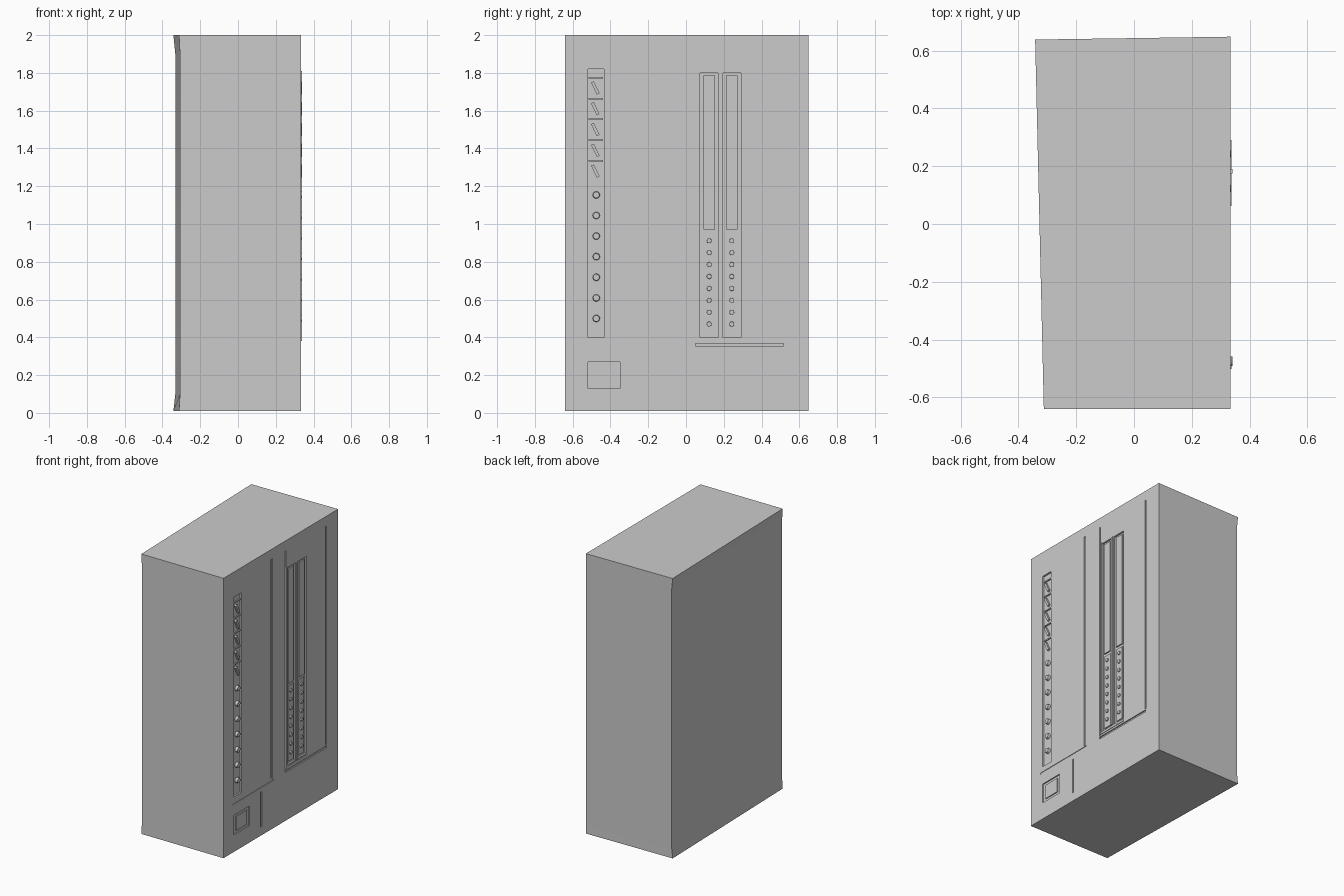
import bpy, bmesh, math
from mathutils import Matrix, Vector

if "Cube" in bpy.data.objects:
    bpy.data.objects.remove(bpy.data.objects["Cube"])

grey = bpy.data.materials.new("plain_grey")
grey.diffuse_color = (0.6, 0.6, 0.6, 1)
grey.use_nodes = True
grey.node_tree.nodes["Principled BSDF"].inputs["Base Color"].default_value = grey.diffuse_color
FACE = 0.334                       # x of the detailed right side


def finish(name, bm, smooth=True):
    bmesh.ops.recalc_face_normals(bm, faces=bm.faces)
    me = bpy.data.meshes.new(name)
    bm.to_mesh(me)
    bm.free()
    me.materials.append(grey)
    ob = bpy.data.objects.new(name, me)
    bpy.context.collection.objects.link(ob)
    if smooth:
        bpy.context.view_layer.objects.active = ob
        ob.select_set(True)
        bpy.ops.object.shade_smooth_by_angle(angle=math.radians(35))
        ob.select_set(False)
    return ob


def box(bm, y0, y1, z0, z1, x0, x1, tilt=0):
    m = (Matrix.Translation(((x0 + x1) / 2, (y0 + y1) / 2, (z0 + z1) / 2))
         @ Matrix.Rotation(tilt, 4, 'X')
         @ Matrix.Diagonal((x1 - x0, y1 - y0, z1 - z0, 1)))
    bmesh.ops.create_cube(bm, size=1, matrix=m)


def knob(bm, y, z, r, x1):
    x0 = FACE - 0.03
    m = Matrix.Translation(((x0 + x1) / 2, y, z)) @ Matrix.Rotation(math.pi / 2, 4, 'Y')
    bmesh.ops.create_cone(bm, cap_ends=True, segments=14, radius1=r,
                          radius2=r * 0.75, depth=x1 - x0, matrix=m)


# Case: slightly skewed block, left side drawn in between top and bottom rims
bm = bmesh.new()
rings = []
for z, pinch in ((0.01, 0), (0.1, 0.01), (1.9, 0.01), (2.0, 0)):
    plan = [(-0.312 + pinch / 2, -0.64), (FACE, -0.64),
            (FACE, 0.648), (-0.342 + pinch, 0.638)]
    rings.append([bm.verts.new((x, y, z)) for x, y in plan])
bm.faces.new(rings[0][::-1])
bm.faces.new(rings[-1])
for a, b in zip(rings, rings[1:]):
    for i in range(4):
        j = (i + 1) % 4
        bm.faces.new((a[i], a[j], b[j], b[i]))
weight = bm.edges.layers.float.new("bevel_weight_edge")
for e in bm.edges:
    if e.calc_face_angle(0) > 0.5:
        d = (e.verts[0].co - e.verts[1].co).normalized()
        e[weight] = 1.0 if abs(d.y) > 0.9 else 0.65
case = finish("case", bm, False)
bev = case.modifiers.new("rounded_edges", 'BEVEL')
bev.limit_method = 'WEIGHT'
bev.width = 0.045
bev.segments = 5

# Recesses and panel seams on the right side: y0, y1, z0, z1, depth
recesses = [
    (-0.52, -0.435, 0.40, 1.82, 0.012),    # control channel
    (0.075, 0.17, 0.40, 1.80, 0.012),      # slot channel
    (0.195, 0.29, 0.40, 1.80, 0.012),      # second slot channel
    (-0.105, -0.09, 0.37, 1.93, 0.006),    # tall seam
    (-0.54, -0.08, 0.35, 0.362, 0.004),    # control panel lower seam
    (0.05, 0.06, 0.375, 1.93, 0.007),      # slot panel near seam
    (0.05, 0.515, 0.353, 0.367, 0.008),    # slot panel lower seam
    (0.508, 0.518, 0.375, 1.93, 0.007),    # slot panel far seam
    (-0.222, -0.21, 0.07, 0.32, 0.006),    # corner panel seam
    (-0.52, -0.35, 0.13, 0.27, 0.008),     # socket
]
bm = bmesh.new()
for y0, y1, z0, z1, d in recesses:
    box(bm, y0, y1, z0, z1, FACE - d, FACE + 0.1)
cutter = finish("recess_cutter", bm, False)
cutter.hide_render = True
cutter.hide_set(True)
cut = case.modifiers.new("recesses", 'BOOLEAN')
cut.operation = 'DIFFERENCE'
cut.solver = 'EXACT'
cut.object = cutter
# Bake the modifiers so smoothing sees the final edges
dg = bpy.context.evaluated_depsgraph_get()
case.data = bpy.data.meshes.new_from_object(case.evaluated_get(dg))
case.modifiers.clear()
bpy.context.view_layer.objects.active = case
case.select_set(True)
bpy.ops.object.shade_smooth_by_angle(angle=math.radians(35))
case.select_set(False)

# Row of round knobs
bm = bmesh.new()
for i in range(7):
    knob(bm, -0.475, 0.50 + 0.109 * i, 0.022, FACE + 0.006)
finish("control_knobs", bm)

# Tilted levers with dividers
bm = bmesh.new()
for i in range(5):
    z = 1.28 + 0.11 * i
    box(bm, -0.488, -0.472, z - 0.035, z + 0.035, FACE - 0.03, FACE + 0.003, 0.45)
    box(bm, -0.515, -0.44, z + 0.05, z + 0.058, FACE - 0.03, FACE - 0.004)
finish("levers", bm)

# Raised strips inside the slot channels
bm = bmesh.new()
for y in (0.1225, 0.2425):
    box(bm, y - 0.03, y + 0.03, 0.97, 1.785, FACE - 0.03, FACE - 0.003)
    box(bm, y - 0.03, y + 0.03, 0.415, 0.95, FACE - 0.03, FACE - 0.006)
finish("slot_strips", bm)

# Small sockets along the lower strips
bm = bmesh.new()
for y in (0.1225, 0.2425):
    for i in range(8):
        knob(bm, y, 0.47 + 0.063 * i, 0.016, FACE + 0.002)
finish("strip_studs", bm)

# Rib between the two channels, rails around the slot panel
bm = bmesh.new()
box(bm, 0.174, 0.191, 0.40, 1.80, FACE - 0.01, FACE + 0.006)
box(bm, 0.063, 0.073, 0.38, 1.81, FACE - 0.01, FACE + 0.004)
box(bm, 0.063, 0.29, 0.38, 0.392, FACE - 0.01, FACE + 0.004)
finish("slot_rails", bm)

# Plain plug plate within the corner socket
bm = bmesh.new()
box(bm, -0.495, -0.375, 0.15, 0.25, FACE - 0.02, FACE - 0.001)
finish("socket_plate", bm)
